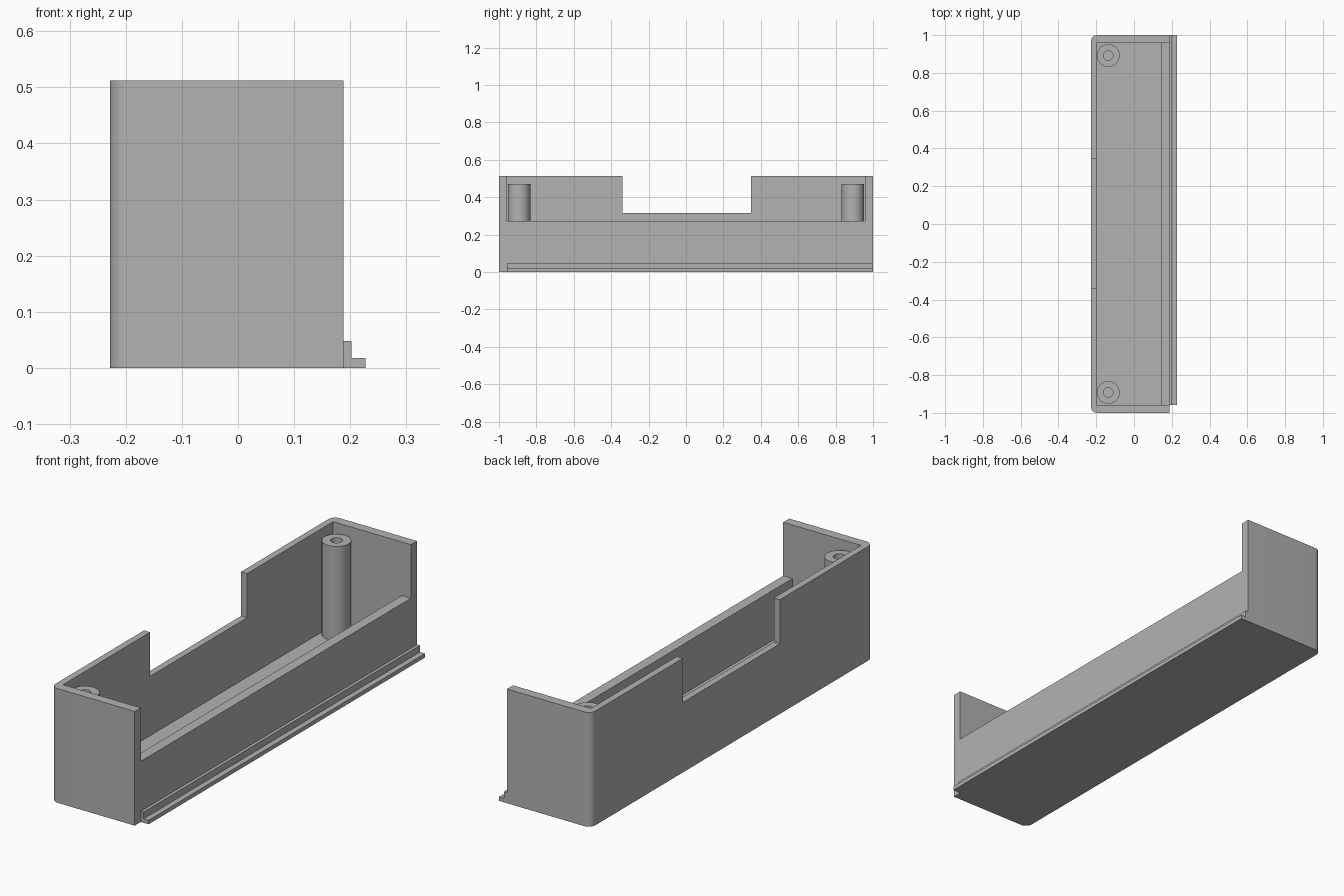
import bpy, math

cube = bpy.data.objects.get("Cube")
if cube:
    bpy.data.objects.remove(cube, do_unlink=True)

grey = bpy.data.materials.new("plain grey")
grey.use_nodes = True
colour = (0.448, 0.448, 0.448, 1)
grey.diffuse_color = colour
grey.node_tree.nodes["Principled BSDF"].inputs["Base Color"].default_value = colour


def add_object(name, verts, faces):
    mesh = bpy.data.meshes.new(name)
    mesh.from_pydata(verts, [], faces)
    mesh.materials.append(grey)
    obj = bpy.data.objects.new(name, mesh)
    bpy.context.collection.objects.link(obj)
    return obj


def prism(name, outline, low, high, place):
    """Extrude a counter-clockwise outline; place maps (a, b, height) to xyz."""
    n = len(outline)
    verts = [place(a, b, h) for h in (low, high) for a, b in outline]
    faces = [list(range(n))[::-1], list(range(n, 2 * n))]
    faces += [(i, (i + 1) % n, n + (i + 1) % n, n + i) for i in range(n)]
    return add_object(name, verts, faces)


def upright(a, b, h):
    return (a, b, h)


def lengthwise(a, b, h):
    return (a, -h, b)


def select_only(obj):
    bpy.ops.object.select_all(action='DESELECT')
    obj.select_set(True)
    bpy.context.view_layer.objects.active = obj


def smooth(obj):
    select_only(obj)
    bpy.ops.object.shade_smooth_by_angle(angle=math.radians(35))


def cut_box(target, x0, x1, y0, y1, z0, z1):
    outline = [(x0, y0), (x1, y0), (x1, y1), (x0, y1)]
    cutter = prism("cutter", outline, z0, z1, upright)
    cutter.hide_render = True
    mod = target.modifiers.new("cut", 'BOOLEAN')
    mod.operation = 'DIFFERENCE'
    mod.solver = 'EXACT'
    mod.object = cutter
    select_only(target)
    bpy.ops.object.modifier_apply(modifier=mod.name)
    bpy.data.objects.remove(cutter, do_unlink=True)


# Main dimensions
BACK, FRONT, TOP = -0.228, 0.188, 0.512
INNER_BACK, INNER_FRONT, INNER_END = -0.198, 0.142, 0.957
FLOOR, LOW_WALL, RADIUS = 0.048, 0.272, 0.034

# Tray body: block with two rounded corners, hollowed out
outline = [(FRONT, -1), (FRONT, 1)]
for side, start in ((1, 90), (-1, 180)):
    for step in range(11):
        t = math.radians(start + step * 9)
        outline.append((BACK + RADIUS + RADIUS * math.cos(t),
                        side * (1 - RADIUS) + RADIUS * math.sin(t)))
body = prism("tray_body", outline, 0, TOP, upright)
cut_box(body, INNER_BACK, INNER_FRONT, -INNER_END, INNER_END, FLOOR, 1)
# Lower the long wall on the rail side
cut_box(body, 0.1, 0.4, -INNER_END, INNER_END, LOW_WALL, 1)
# Notch in the tall wall
cut_box(body, -0.4, -0.15, -0.34, 0.348, 0.314, 1)
smooth(body)

# Stepped rail along the foot of the low wall
step_profile = [(FRONT, 0), (0.227, 0), (0.227, 0.018), (0.202, 0.018),
                (0.202, 0.048), (FRONT, 0.048)]
prism("stepped_rail", step_profile, -1, INNER_END, lengthwise)


# Hollow screw posts
def screw_post(name, x, y):
    profile = [(0.06, 0.04), (0.06, 0.47), (0.025, 0.47), (0.025, 0.15)]
    n, rows = 40, len(profile)
    verts = [(x + r * math.cos(math.tau * i / n), y + r * math.sin(math.tau * i / n), z)
             for r, z in profile for i in range(n)]
    faces = [(k * n + i, k * n + (i + 1) % n, (k + 1) * n + (i + 1) % n, (k + 1) * n + i)
             for k in range(rows - 1) for i in range(n)]
    faces += [list(range(n))[::-1], list(range((rows - 1) * n, rows * n))]
    smooth(add_object(name, verts, faces))


for label, side in (("front", -1), ("back", 1)):
    screw_post(label + "_screw_post", -0.136, side * 0.892)
